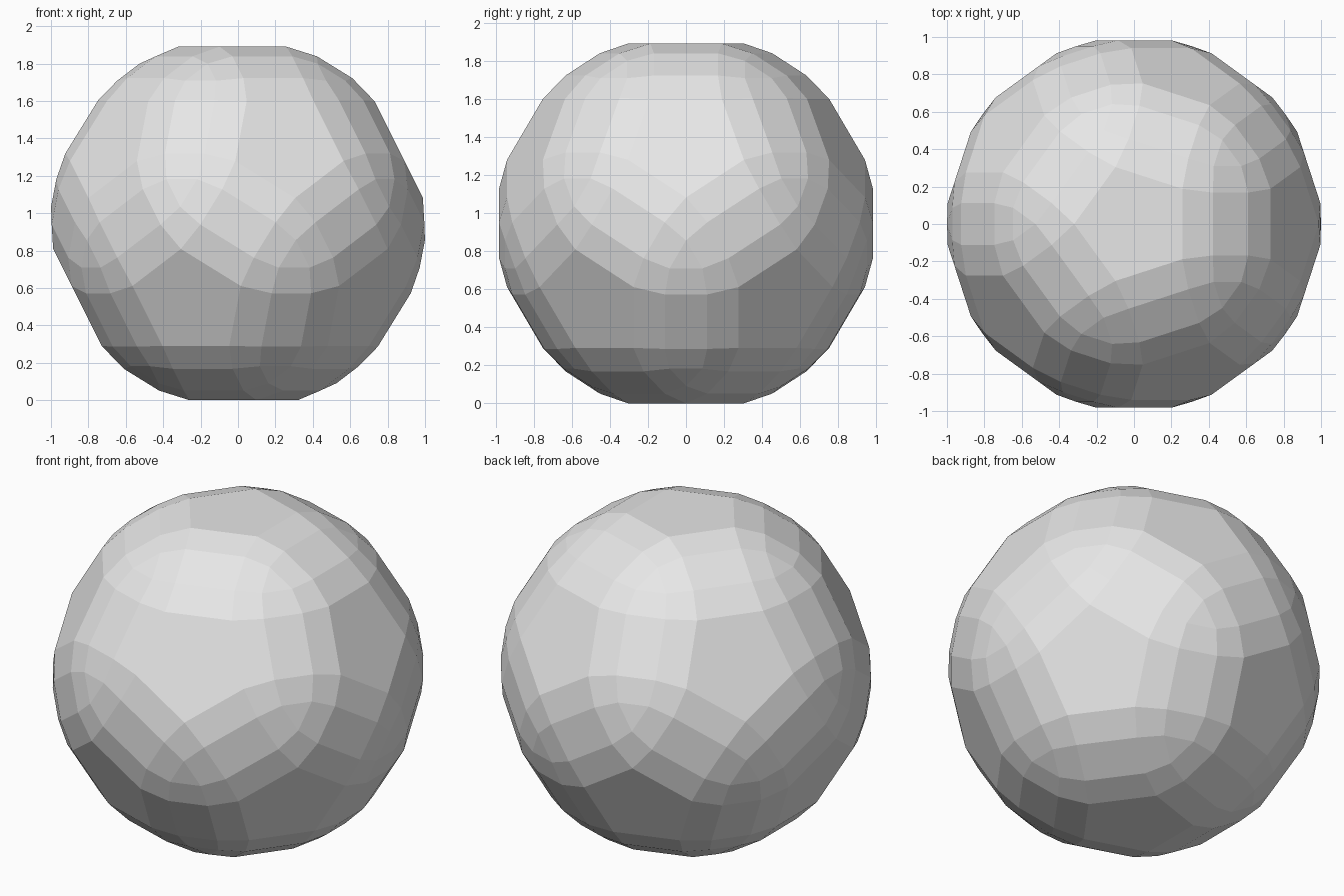
import bpy
import bmesh
from math import sqrt, sin, cos, radians
from itertools import combinations
from mathutils import Vector

cube = bpy.data.objects.get("Cube")
if cube:
    bpy.data.objects.remove(cube, do_unlink=True)

# Sizes of the flat facets
PENTAGON_DISTANCE = 0.945
PENTAGON_RADIUS = 0.32
RECTANGLE_DISTANCE = 0.982
RECTANGLE_HALF_WIDTH = 0.111
RECTANGLE_HALF_LENGTH = 0.168
TRIANGLE_DISTANCE = 0.9985
TRIANGLE_RADIUS = 0.10

# Twelve pentagon directions: two poles and two staggered rings
axes = [Vector((0, 0, 1)), Vector((0, 0, -1))]
for k in range(5):
    for side, turn in ((1, 0), (-1, 36)):
        a = radians(72 * k + turn)
        axes.append(Vector((2 * cos(a), 2 * sin(a), side)) / sqrt(5))


def adjacent(p, q):
    return p.dot(q) > 0.4


def across(direction, normal):
    """Unit vector pointing towards direction within the facet plane."""
    return (direction - normal * direction.dot(normal)).normalized()


points = []

# Pentagons and triangles share the corner directions
for trio in combinations(axes, 3):
    if all(adjacent(p, q) for p, q in combinations(trio, 2)):
        corner = sum(trio, Vector()).normalized()
        for axis in trio:
            points.append(axis * PENTAGON_DISTANCE
                          + across(corner, axis) * PENTAGON_RADIUS)
            points.append(corner * TRIANGLE_DISTANCE
                          + across(axis, corner) * TRIANGLE_RADIUS)

# Rectangles sit between neighbouring pentagons
for p, q in combinations(axes, 2):
    if adjacent(p, q):
        normal = (p + q).normalized()
        wide = (p - q).normalized()
        long = normal.cross(wide)
        for i in (-1, 1):
            for j in (-1, 1):
                points.append(normal * RECTANGLE_DISTANCE
                              + wide * RECTANGLE_HALF_WIDTH * i
                              + long * RECTANGLE_HALF_LENGTH * j)

# Wrap the corners in a shell and merge nearly flat triangles into facets
lift = Vector((0, 0, PENTAGON_DISTANCE))
bm = bmesh.new()
for point in points:
    bm.verts.new(point + lift)
bmesh.ops.convex_hull(bm, input=bm.verts[:])
bmesh.ops.dissolve_limit(bm, angle_limit=radians(3.2),
                         verts=bm.verts[:], edges=bm.edges[:])
bmesh.ops.recalc_face_normals(bm, faces=bm.faces[:])

mesh = bpy.data.meshes.new("faceted_ball")
bm.to_mesh(mesh)
bm.free()
ball = bpy.data.objects.new("faceted_ball", mesh)
bpy.context.collection.objects.link(ball)

# Plain light grey finish
grey = bpy.data.materials.new("light_grey")
grey.use_nodes = True
colour = (0.8, 0.8, 0.8, 1.0)
grey.diffuse_color = colour
grey.node_tree.nodes["Principled BSDF"].inputs["Base Color"].default_value = colour
mesh.materials.append(grey)
